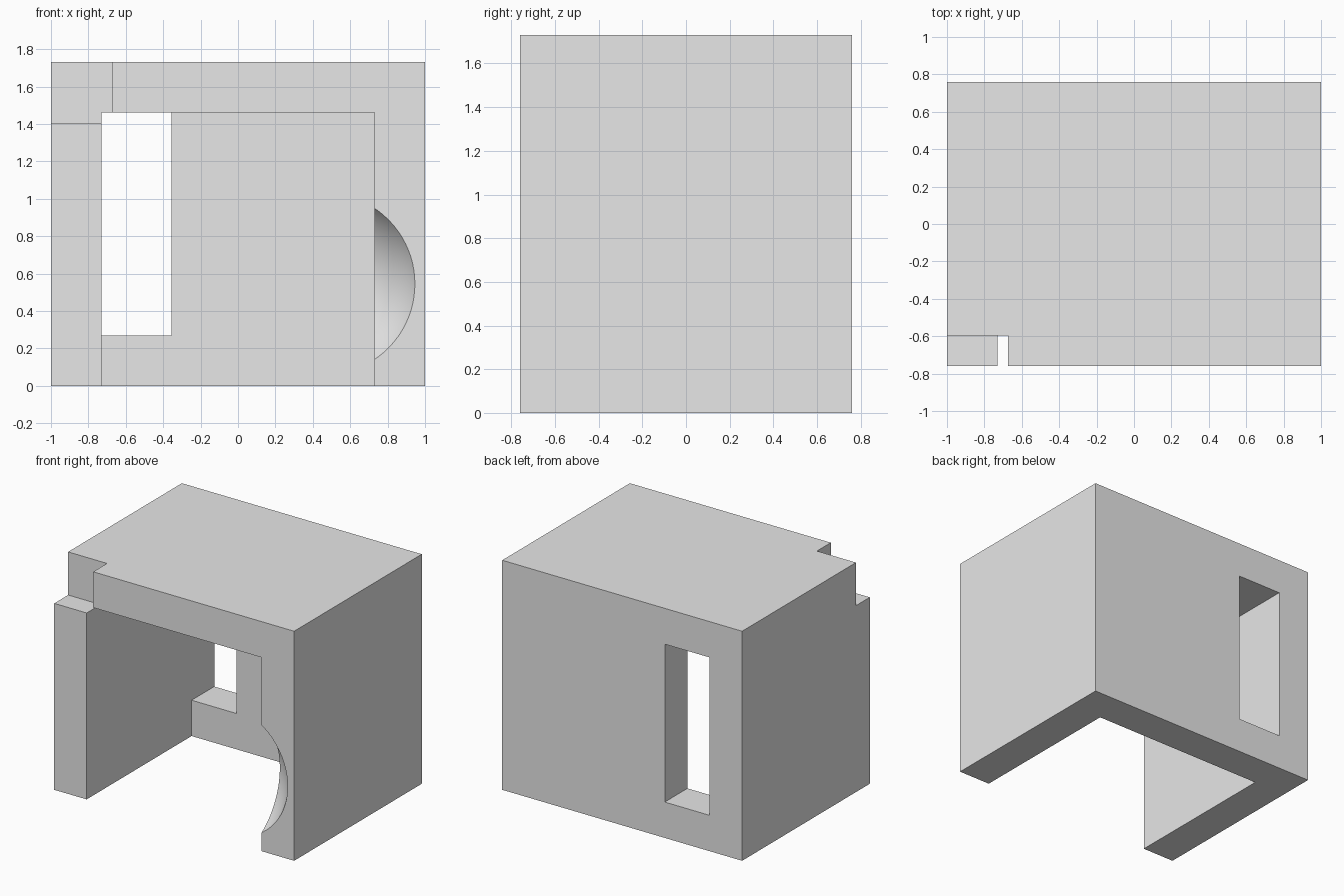
import bpy
import math
from mathutils import Vector

default_cube = bpy.data.objects.get("Cube")
if default_cube:
    bpy.data.objects.remove(default_cube, do_unlink=True)

# Outer size and thickness of walls and roof
HALF_X, HALF_Y, HEIGHT = 1.0, 0.76, 1.73
WALL = 0.27
INNER_X = HALF_X - WALL
INNER_Y = HALF_Y - WALL
SOFFIT = HEIGHT - WALL
OVER = 0.2  # cutters overshoot open sides

grey = bpy.data.materials.new("plain grey")
grey.use_nodes = True
grey.diffuse_color = (0.8, 0.8, 0.8, 1)
grey.node_tree.nodes["Principled BSDF"].inputs["Base Color"].default_value = (0.8, 0.8, 0.8, 1)


def box(name, low, high):
    low, high = Vector(low), Vector(high)
    bpy.ops.mesh.primitive_cube_add(size=1, location=(low + high) / 2)
    obj = bpy.context.object
    obj.name = name
    obj.scale = high - low
    bpy.ops.object.transform_apply(location=True, rotation=False, scale=True)
    obj.data.materials.append(grey)
    return obj


def cut(target, cutter):
    cutter.hide_render = True
    mod = target.modifiers.new(cutter.name, "BOOLEAN")
    mod.operation = "DIFFERENCE"
    mod.solver = "EXACT"
    mod.object = cutter
    bpy.context.view_layer.objects.active = target
    bpy.ops.object.modifier_apply(modifier=mod.name)
    bpy.data.objects.remove(cutter, do_unlink=True)


# Solid block
shell = box("shell", (-HALF_X, -HALF_Y, 0), (HALF_X, HALF_Y, HEIGHT))

# Room, open at the front and below
cut(shell, box("room_cutter", (-INNER_X, -HALF_Y - OVER, -OVER), (INNER_X, INNER_Y, SOFFIT)))

# Tall window through the back wall, flush with the side wall and soffit
cut(shell, box("window_cutter", (-INNER_X, INNER_Y - OVER, WALL), (-0.355, HALF_Y + OVER, SOFFIT)))

# Notch in the upper front corner
cut(shell, box("notch_cutter", (-HALF_X - OVER, -HALF_Y - OVER, 1.405), (-0.675, -0.595, HEIGHT + OVER)))

# Rounded hollow in the inner front edge of the side wall
bpy.ops.mesh.primitive_uv_sphere_add(segments=96, ring_count=48, radius=0.556,
                                     location=(0.46, -1.03, 0.545))
hollow = bpy.context.object
hollow.name = "hollow_cutter"
hollow.data.materials.append(grey)
cut(shell, hollow)

# Smooth the hollow, keep the edges crisp
bpy.ops.object.select_all(action="DESELECT")
shell.select_set(True)
bpy.context.view_layer.objects.active = shell
bpy.ops.object.shade_smooth_by_angle(angle=math.radians(20))
